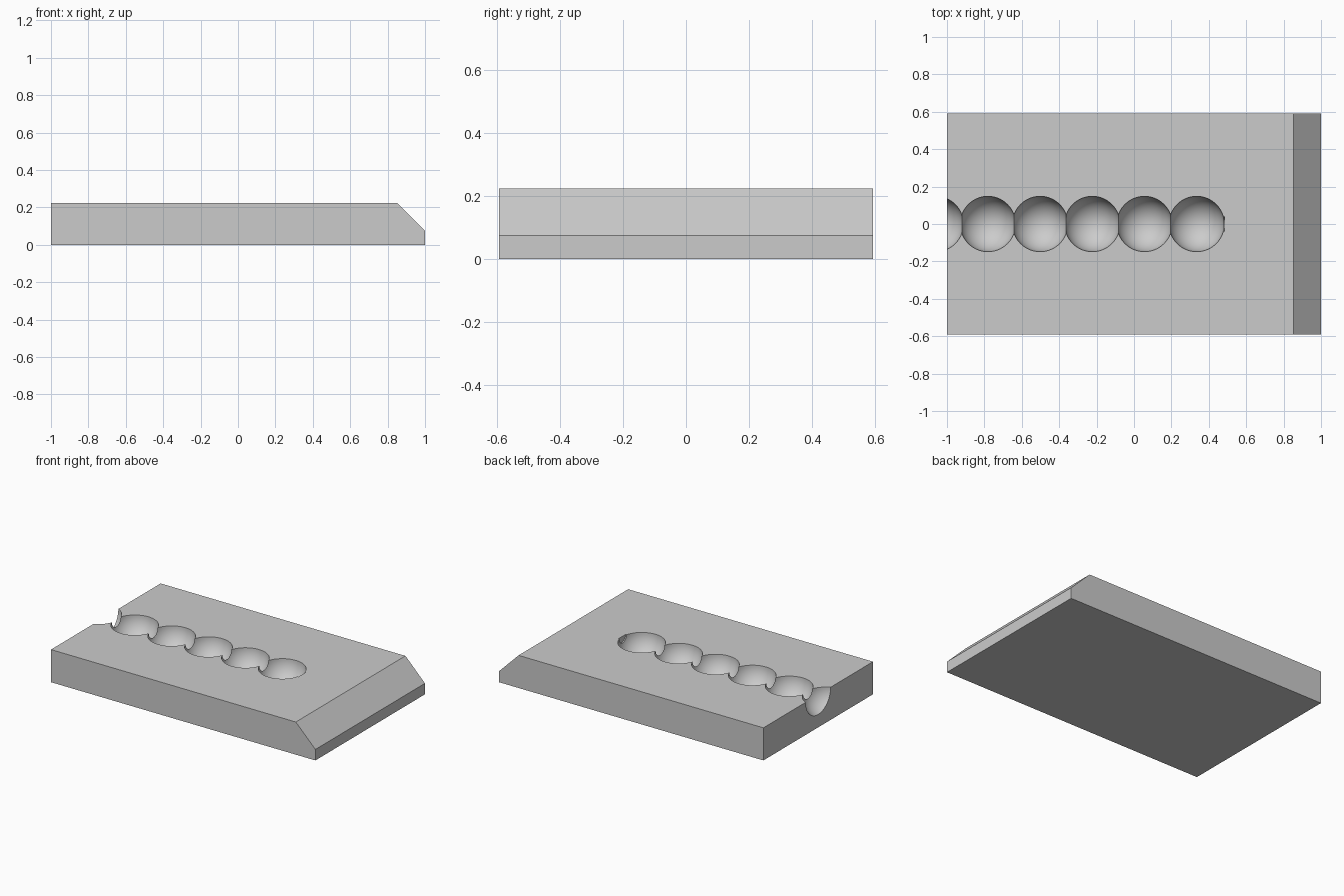
import bpy
import bmesh
from math import pi
from mathutils import Matrix, Vector

default = bpy.data.objects.get("Cube")
if default:
    bpy.data.objects.remove(default, do_unlink=True)

TOP = 0.223
HALF_DEPTH = 0.592
RADIUS = 0.148
SPACING = 0.279
FIRST_X = 0.335

# Single plain grey
grey = bpy.data.materials.new("plain grey")
grey.use_nodes = True
colour = (0.6, 0.6, 0.6, 1)
grey.diffuse_color = colour
grey.node_tree.nodes["Principled BSDF"].inputs["Base Color"].default_value = colour


def add_object(name, bm):
    bmesh.ops.recalc_face_normals(bm, faces=bm.faces)
    mesh = bpy.data.meshes.new(name)
    bm.to_mesh(mesh)
    bm.free()
    mesh.materials.append(grey)
    obj = bpy.data.objects.new(name, mesh)
    bpy.context.collection.objects.link(obj)
    return obj


# Block: side profile with one chamfered end, extruded along y
bm = bmesh.new()
profile = [(-1, 0), (1, 0), (1, 0.075), (0.852, TOP), (-1, TOP)]
side = bm.faces.new([bm.verts.new((x, -HALF_DEPTH, z)) for x, z in profile])
extruded = bmesh.ops.extrude_face_region(bm, geom=[side])["geom"]
bmesh.ops.translate(bm, vec=Vector((0, 2 * HALF_DEPTH, 0)),
                    verts=[v for v in extruded if isinstance(v, bmesh.types.BMVert)])
block = add_object("chamfered_block", bm)

# Cutters: a row of overlapping spheres, the last one breaking through the end
cutters = []
for i in range(6):
    bm = bmesh.new()
    place = Matrix.Translation((FIRST_X - i * SPACING, 0, TOP + 0.0004))
    bmesh.ops.create_uvsphere(bm, u_segments=64, v_segments=32, radius=RADIUS, matrix=place)
    cutters.append(add_object(f"bowl_cutter_{i + 1}", bm))

# Cutter: thin rod along the row, leaving a small notch past the first bowl
rod_end = 0.485
rod_start = -1.1
bm = bmesh.new()
place = Matrix.Translation(((rod_end + rod_start) / 2, 0, TOP + 0.0004)) @ Matrix.Rotation(pi / 2, 4, "Y")
bmesh.ops.create_cone(bm, cap_ends=True, segments=16, radius1=0.04, radius2=0.04,
                      depth=rod_end - rod_start, matrix=place)
cutters.append(add_object("notch_cutter", bm))

# Carve the block, then drop the cutters
bpy.ops.object.select_all(action="DESELECT")
block.select_set(True)
bpy.context.view_layer.objects.active = block
for cutter in cutters:
    cutter.hide_render = True
    cut = block.modifiers.new(cutter.name, "BOOLEAN")
    cut.operation = "DIFFERENCE"
    cut.solver = "EXACT"
    cut.object = cutter
    bpy.ops.object.modifier_apply(modifier=cut.name)
for cutter in cutters:
    bpy.data.objects.remove(cutter, do_unlink=True)

# Smooth bowls, crisp edges elsewhere
bpy.ops.object.shade_smooth_by_angle(angle=pi / 6)
